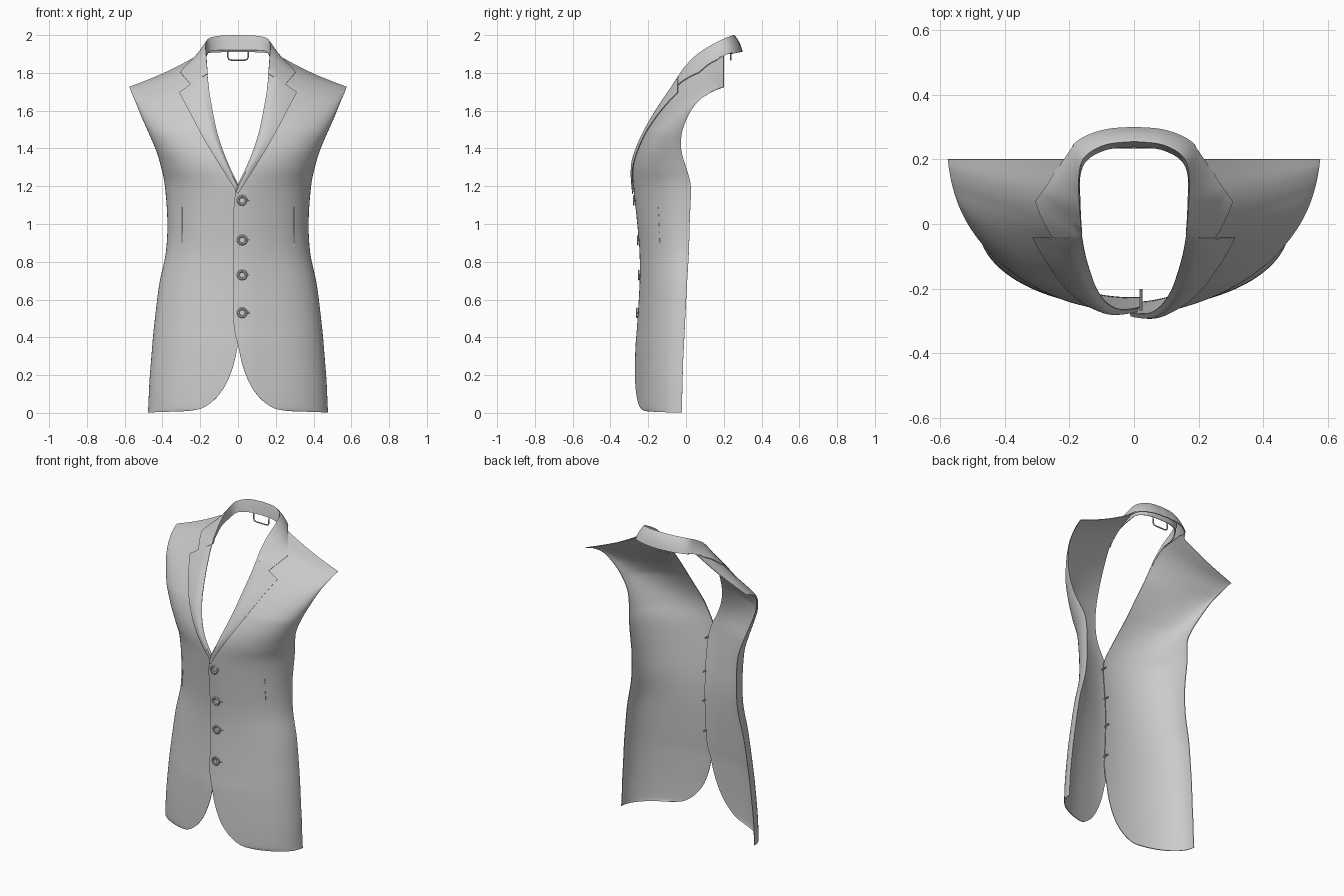
import bpy, bmesh, math
from mathutils import Vector, Matrix
from mathutils.bvhtree import BVHTree

if "Cube" in bpy.data.objects:
    bpy.data.objects.remove(bpy.data.objects["Cube"])


def spline(rows, t):
    """Catmull-Rom through equal-length tuples, t in 0..len-1."""
    n = len(rows)
    i = min(int(t), n - 2)
    f = t - i
    b, c = rows[i], rows[i + 1]
    a = rows[i - 1] if i else [2 * p - q for p, q in zip(b, c)]
    d = rows[i + 2] if i + 2 < n else [2 * q - p for p, q in zip(b, c)]
    return [0.5 * (2 * q + (r - p) * f + (2 * p - 5 * q + 4 * r - s) * f * f
            + (3 * q - p - 3 * r + s) * f ** 3) for p, q, r, s in zip(a, b, c, d)]


def grid_faces(nr, nc):
    return [(i * nc + j, i * nc + j + 1, (i + 1) * nc + j + 1, (i + 1) * nc + j)
            for i in range(nr - 1) for j in range(nc - 1)]


def finish(ob, angle=40):
    bpy.ops.object.select_all(action='DESELECT')
    ob.select_set(True)
    bpy.context.view_layer.objects.active = ob
    for m in list(ob.modifiers):
        bpy.ops.object.modifier_apply(modifier=m.name)
    bpy.ops.object.shade_smooth_by_angle(angle=math.radians(angle))


def sheet(name, grid, sgn=1, thick=0.004, mirror=False):
    """Cloth sheet from a grid of points, given thickness."""
    nr, nc = len(grid), len(grid[0])
    faces = grid_faces(nr, nc)
    if sgn < 0:
        faces = [f[::-1] for f in faces]
    me = bpy.data.meshes.new(name)
    me.from_pydata([(p[0] * sgn, p[1], p[2]) for r in grid for p in r], [], faces)
    ob = bpy.data.objects.new(name, me)
    bpy.context.collection.objects.link(ob)
    if mirror:
        m = ob.modifiers.new("mirror", 'MIRROR')
        m.merge_threshold = 0.002
    s = ob.modifiers.new("thickness", 'SOLIDIFY')
    s.thickness, s.offset = thick, 0
    finish(ob)
    return ob


def tube(name, pts, r):
    cu = bpy.data.curves.new(name, 'CURVE')
    cu.dimensions, cu.bevel_depth, cu.bevel_resolution = '3D', r, 2
    cu.use_fill_caps = True
    sp = cu.splines.new('POLY')
    sp.points.add(len(pts) - 1)
    for p, co in zip(sp.points, pts):
        p.co = (*co, 1)
    ob = bpy.data.objects.new(name, cu)
    bpy.context.collection.objects.link(ob)


# Front panel rows, hem to shoulder: inner x, y, z, outer x, y, z
ROWS = [
    (.270, -.252, .010, .475, -.020, .002), (.190, -.258, .025, .473, -.020, .030),
    (.120, -.259, .075, .470, -.020, .100), (.065, -.258, .150, .466, -.018, .180),
    (.025, -.255, .250, .458, -.015, .280), (.000, -.251, .360, .450, -.010, .380),
    (-.022, -.243, .460, .440, -.005, .480), (-.025, -.230, .680, .415, .005, .680),
    (-.025, -.230, .850, .380, .015, .850), (-.025, -.244, 1.02, .372, .020, 1.02),
    (-.012, -.260, 1.17, .385, .025, 1.20), (.045, -.264, 1.30, .405, .000, 1.30),
    (.085, -.243, 1.40, .432, -.025, 1.39), (.115, -.202, 1.50, .470, -.022, 1.48),
    (.135, -.150, 1.60, .510, .010, 1.57), (.152, -.090, 1.70, .540, .060, 1.645),
    (.163, -.025, 1.80, .560, .120, 1.69), (.172, .070, 1.87, .570, .170, 1.715),
    (.188, .200, 1.905, .575, .200, 1.725)]
FULL = [r + ((0 if r[2] < 1.2 else r[0]),) for r in ROWS]
NU, SUB = 28, 5


def lap(x, z, sgn):
    """The overlapping side sits a little further forward."""
    if sgn < 0:
        return 0
    return -.014 * math.exp(-(x / .13) ** 2) * max(0, min(1, (1.75 - z) / .4))


def panel_row(t, sgn):
    x0, yi, zi, xo, yo, zo, xc = spline(FULL, t)
    t0 = math.asin(max(-1, min(1, (x0 - xc) / (xo - xc))))
    flat = .8 * max(0, min(1, (t - 13) / 3))    # chest flattens towards the shoulder
    out = []
    for j in range(NU + 1):
        f = j / NU
        a = t0 + (math.pi / 2 - t0) * f
        x = xc + (xo - xc) * math.sin(a)
        k = (x - x0) / (xo - x0)
        sag = .012 * math.sin(math.pi * k) * max(0, (t - 14) / 4)
        z = zi + (zo - zi) * k - sag
        g = math.cos(a) * (1 - flat) + (1 - k) * flat
        y = yo + (yi - yo) * g + lap(x, z, sgn)
        out.append(Vector((x, y, z)))
    return out


def hit_y(tree, x, z):
    h = tree.ray_cast(Vector((x, -1, z)), Vector((0, 1, 0)))[0]
    return h.y if h else None


# Lapel outer edge in front view, break point to tip
LAPEL = [(.0, 1.16), (.095, 1.31), (.18, 1.45), (.255, 1.59), (.312, 1.697)]
trees = {}
for side, sgn in (("right", 1), ("left", -1)):
    # Front panels
    n = (len(FULL) - 1) * SUB
    grid = [panel_row(i / SUB, sgn) for i in range(n + 1)]
    tree = trees[sgn] = BVHTree.FromPolygons([p for r in grid for p in r],
                                             grid_faces(n + 1, NU + 1))
    sheet(side + "_front_panel", grid, sgn)

    # Lapels folded back from the neck edge
    rows = []
    for i in range(31):
        f = i / 30
        R = panel_row(10 + 6 * f, sgn)[0]
        ox, oz = spline(LAPEL, 4 * f)
        oy = hit_y(tree, ox, oz)
        O = Vector((ox, (R.y if oy is None else oy) - .010, oz))
        row = [R]
        for j in range(1, 13):
            w = j / 12
            p = R.lerp(O, w)
            off = .010 * min(1, 4 * w) + .007 * math.sin(math.pi * w) * min(1, 4 * f)
            y = hit_y(tree, p.x, p.z)
            p.y = (p.y if y is None else y) - off
            row.append(p)
        rows.append(row)
    sheet(side + "_lapel", rows, sgn)

    # Waist darts
    tube(side + "_dart", [(sgn * .295, hit_y(tree, .295, z) - .002, z)
                          for z in (.88, .91, .94, .97, 1.0, 1.03, 1.06, 1.09)], .0015)

# Collar rows, gorge to centre back: stand foot, roll line, outer edge
tree = trees[-1]
COLLAR = [
    (.163, -.022, 1.790, .162, -.032, 1.794, .250, hit_y(tree, .25, 1.737) - .010, 1.737),
    (.165, .000, 1.820, .165, -.008, 1.830, .305, hit_y(tree, .305, 1.803) - .010, 1.803),
    (.168, .070, 1.870, .170, .060, 1.897, .265, .125, 1.848),
    (.168, .150, 1.890, .172, .140, 1.948, .215, .208, 1.888),
    (.145, .200, 1.915, .155, .205, 1.980, .167, .260, 1.905),
    (.083, .232, 1.920, .090, .245, 1.995, .090, .290, 1.910),
    (.000, .240, 1.920, .000, .256, 1.998, .000, .298, 1.910)]
samples = [[a + (b - a) * k / 4 for a, b in zip(*COLLAR[:2])] for k in range(4)]
samples += [spline(COLLAR[1:], k / 6) for k in range(31)]
rows = []
for i, c in enumerate(samples):
    N, R, O = Vector(c[:3]), Vector(c[3:6]), Vector(c[6:])
    row = [N.lerp(R, k / 3) for k in range(3)] + [R]
    for j in range(1, 13):
        w = j / 12
        p = R.lerp(O, w)
        out = Vector((p.x, p.y - .05, 0)).normalized() + Vector((0, 0, .7))
        p += out * .005 * math.sin(math.pi * w) * min(1, i / 8)
        if R.x < 1e-4:
            p.x = 0
        y = hit_y(tree, p.x, p.z)
        if y is not None and p.z < 1.9:
            p.y = min(p.y, y - .012 * min(1, 4 * w))
        row.append(p)
    rows.append(row)
sheet("collar", rows, 1, .005, mirror=True)

# Buttons: turned disc with rim, four stitches and a shank, plus buttonholes
PROFILE = [(0, .004), (.014, .004), (.018, .008), (.024, .008), (.028, .004), (.026, 0), (0, 0)]
for i, z in enumerate((1.125, .915, .73, .53)):
    y = hit_y(trees[1], .022, z)
    bm = bmesh.new()
    vs = [bm.verts.new((r, 0, h)) for r, h in PROFILE]
    es = [bm.edges.new(p) for p in zip(vs, vs[1:])]
    bmesh.ops.spin(bm, geom=vs + es, cent=(0, 0, 0), axis=(0, 0, 1),
                   angle=math.tau, steps=28, use_duplicate=False)
    bmesh.ops.remove_doubles(bm, verts=bm.verts, dist=1e-5)
    for k in range(4):
        a = math.pi / 4 + k * math.pi / 2
        bmesh.ops.create_cone(bm, cap_ends=True, segments=8, radius1=.003, radius2=.003, depth=.005,
                              matrix=Matrix.Translation((.008 * math.cos(a), .008 * math.sin(a), .004)))
    bmesh.ops.create_cone(bm, cap_ends=True, segments=10, radius1=.005, radius2=.005, depth=.046,
                          matrix=Matrix.Translation((0, 0, -.022)))
    bmesh.ops.recalc_face_normals(bm, faces=bm.faces)
    me = bpy.data.meshes.new("button")
    bm.to_mesh(me)
    ob = bpy.data.objects.new(f"button_{i + 1}", me)
    bpy.context.collection.objects.link(ob)
    ob.location = (.022, y - .004, z)
    ob.rotation_euler = (math.pi / 2, 0, 0)
    finish(ob, 35)
    tube(f"buttonhole_{i + 1}", [(x, hit_y(trees[1], x, z) - .002, z) for x in (.012, .035, .06)], .003)

# Hanger loop inside the back collar
half = [(.035, .238, 1.868), (.047, .238, 1.871), (.053, .238, 1.88), (.055, .238, 1.925)]
tube("hanger_loop", [(-x, y, z) for x, y, z in half[::-1]] + half, .004)
